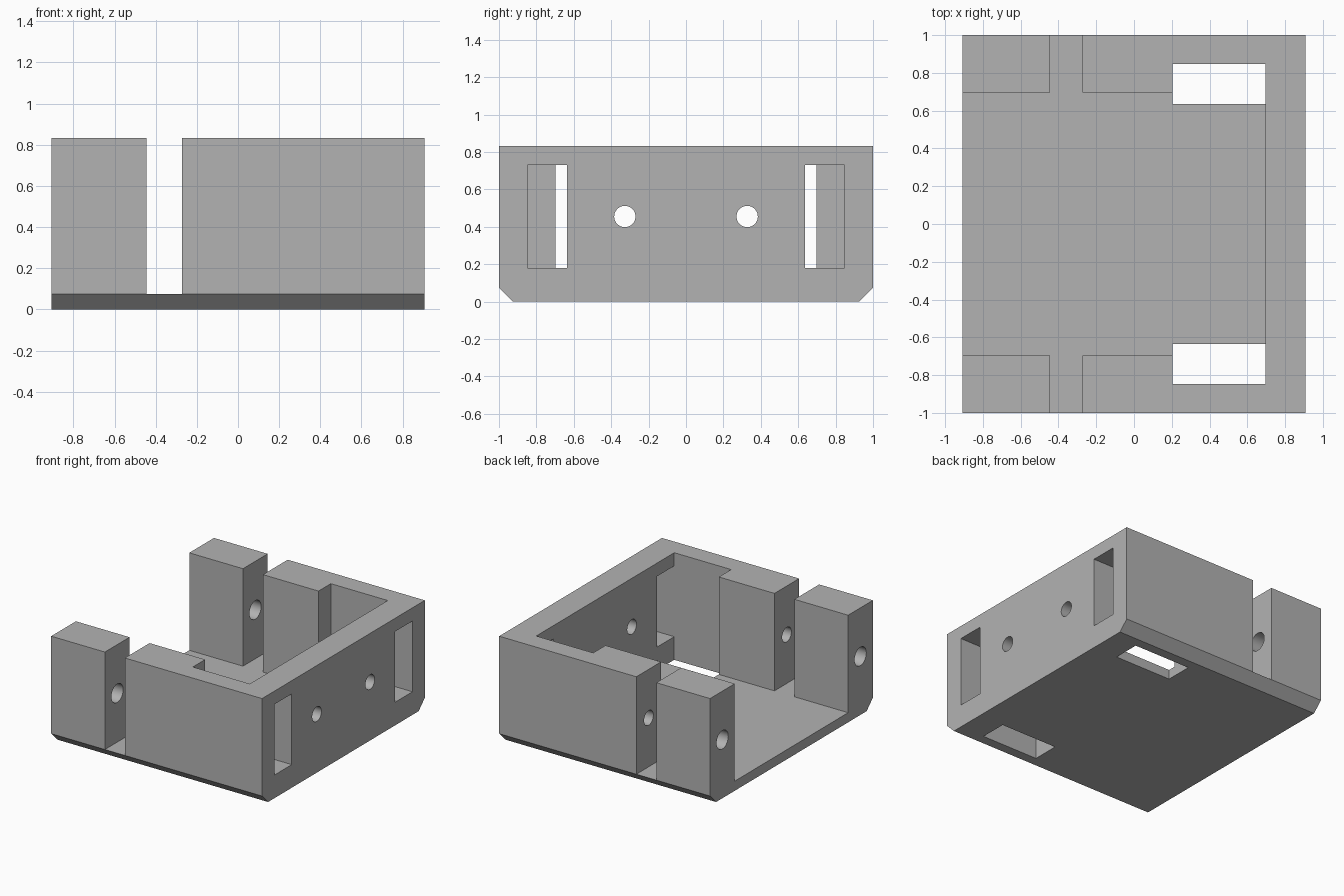
import bpy, bmesh, math
from mathutils import Vector, Matrix

if "Cube" in bpy.data.objects:
    bpy.data.objects.remove(bpy.data.objects["Cube"])

X, Y, TOP, FLOOR = 0.907, 1.0, 0.833, 0.075
HOLE_Z = 0.455


def prism(name, points, offset):
    """Extrude a closed 3D outline along an offset vector."""
    bm = bmesh.new()
    face = bm.faces.new([bm.verts.new(p) for p in points])
    new = bmesh.ops.extrude_face_region(bm, geom=[face])["geom"]
    bmesh.ops.translate(bm, vec=Vector(offset),
                        verts=[v for v in new if isinstance(v, bmesh.types.BMVert)])
    bmesh.ops.recalc_face_normals(bm, faces=bm.faces)
    mesh = bpy.data.meshes.new(name)
    bm.to_mesh(mesh)
    bm.free()
    obj = bpy.data.objects.new(name, mesh)
    bpy.context.collection.objects.link(obj)
    return obj


def box(name, x0, x1, y0, y1, z0, z1):
    return prism(name, [(x0, y0, z0), (x1, y0, z0), (x1, y1, z0), (x0, y1, z0)],
                 (0, 0, z1 - z0))


def bore(name, x0, x1, y, r, sides=32):
    """Round cutter running along x."""
    ring = [(x0, y + r * math.cos(2 * math.pi * i / sides),
             HOLE_Z + r * math.sin(2 * math.pi * i / sides)) for i in range(sides)]
    return prism(name, ring, (x1 - x0, 0, 0))


def cut(target, cutter):
    mod = target.modifiers.new("cut", 'BOOLEAN')
    mod.operation, mod.solver, mod.object = 'DIFFERENCE', 'EXACT', cutter
    bpy.context.view_layer.objects.active = target
    bpy.ops.object.modifier_apply(modifier=mod.name)
    bpy.data.objects.remove(cutter, do_unlink=True)


# Solid block with chamfered lower long edges
c = 0.075
half = [(Y - c, 0), (Y, c), (Y, TOP)]
outline = half + [(-y, z) for y, z in reversed(half)]
housing = prism("housing", [(-X, y, z) for y, z in outline], (2 * X, 0, 0))

# Cavity open at the left end, with side slots and wider end pockets
side = [(-1.2, 0.697), (-0.445, 0.697), (-0.445, 1.2), (-0.273, 1.2),
        (-0.273, 0.697), (0.205, 0.697), (0.205, 0.848), (0.695, 0.848)]
plan = side + [(x, -y) for x, y in reversed(side)]
cut(housing, prism("cavity_cutter", [(x, y, FLOOR) for x, y in plan], (0, 0, 1)))

for s in (-1, 1):
    y0, y1 = sorted((s * 0.635, s * 0.848))
    # Floor opening and end wall window
    cut(housing, box("floor_opening_cutter", 0.205, 0.695, y0, y1, -0.2, 0.3))
    cut(housing, box("window_cutter", 0.6, 1.2, y0, y1, 0.18, 0.73))
    # Screw holes: end wall, left post, blind hole in the side wall
    cut(housing, bore("end_hole_cutter", 0.6, 1.2, s * 0.327, 0.057))
    cut(housing, bore("post_hole_cutter", -1.2, -0.36, s * 0.848, 0.072))
    cut(housing, bore("blind_hole_cutter", -0.36, 0.03, s * 0.848, 0.057))

# Plain grey finish
grey = bpy.data.materials.new("grey")
grey.diffuse_color = (0.45, 0.45, 0.45, 1)
grey.use_nodes = True
grey.node_tree.nodes["Principled BSDF"].inputs["Base Color"].default_value = grey.diffuse_color
housing.data.materials.clear()
housing.data.materials.append(grey)
for p in housing.data.polygons:
    p.material_index = 0

bpy.ops.object.select_all(action='DESELECT')
housing.select_set(True)
bpy.context.view_layer.objects.active = housing
bpy.ops.object.shade_smooth_by_angle(angle=math.radians(30))
